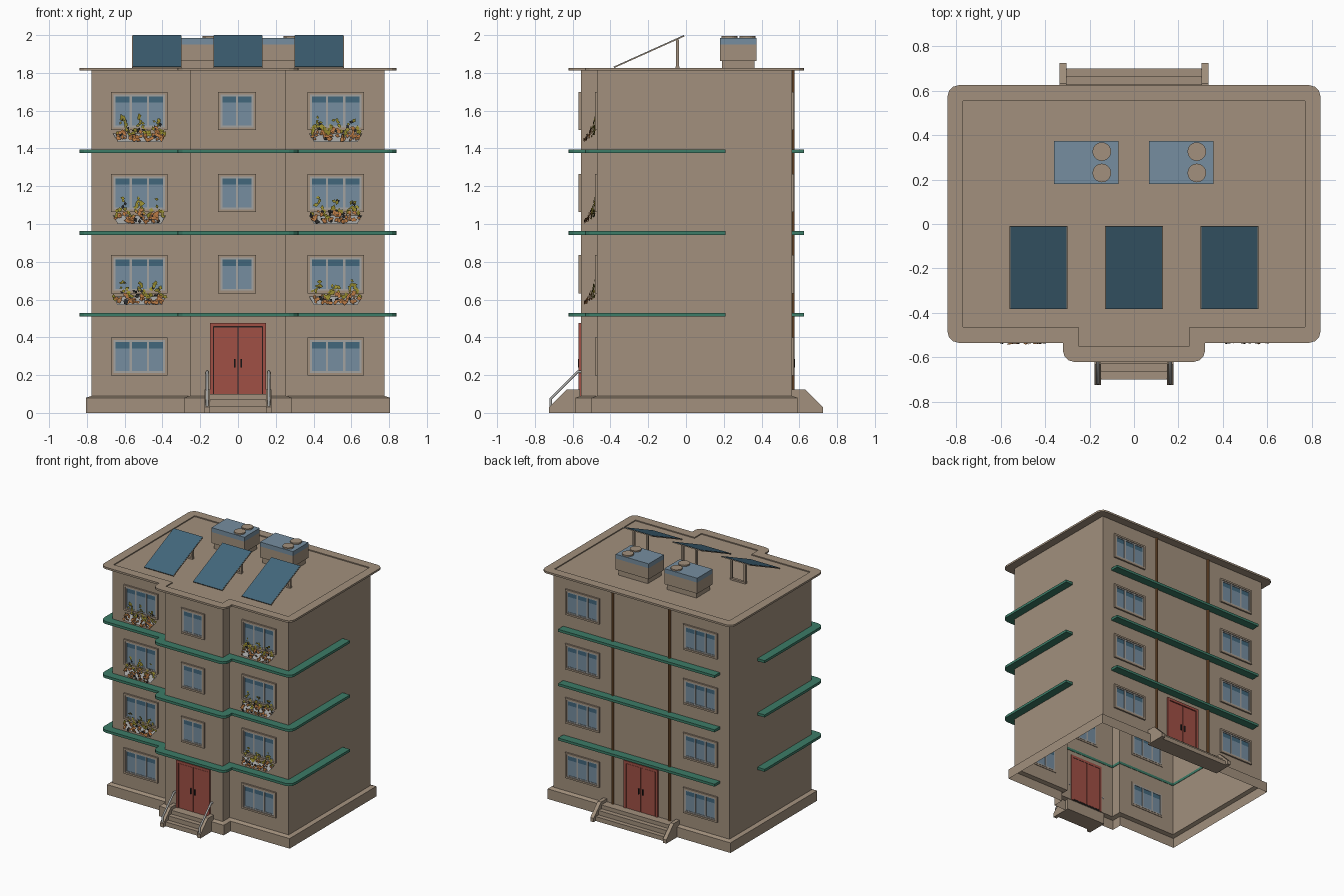
import bpy, bmesh, math, random
from mathutils import Vector

if "Cube" in bpy.data.objects:
    bpy.data.objects.remove(bpy.data.objects["Cube"])

random.seed(4)

def material(name, r, g, b):
    m = bpy.data.materials.new(name)
    m.diffuse_color = (r, g, b, 1)
    m.use_nodes = True
    m.node_tree.nodes["Principled BSDF"].inputs["Base Color"].default_value = m.diffuse_color
    return m

WALL = material("wall_taupe", 0.36, 0.28, 0.205)
GREEN = material("ledge_green", 0.045, 0.20, 0.135)
RED = material("door_red", 0.35, 0.08, 0.06)
GLASS = material("glass_light", 0.18, 0.27, 0.35)
BLUE = material("panel_blue", 0.055, 0.135, 0.20)
FRAME = material("frame_grey", 0.36, 0.36, 0.35)
PIPE = material("pipe_brown", 0.26, 0.115, 0.04)
YELLOW = material("flower_yellow", 0.32, 0.27, 0.03)
ORANGE = material("flower_orange", 0.50, 0.20, 0.06)
DARK = material("dark_metal", 0.02, 0.02, 0.02)

def finish(name, bm, mats, recalc=True):
    if recalc:
        bmesh.ops.recalc_face_normals(bm, faces=bm.faces[:])
    me = bpy.data.meshes.new(name)
    bm.to_mesh(me)
    bm.free()
    for m in mats:
        me.materials.append(m)
    ob = bpy.data.objects.new(name, me)
    bpy.context.collection.objects.link(ob)
    return ob

def boxes(name, parts):
    """One object from boxes (x0, x1, y0, y1, z0, z1, material)."""
    bm, mats = bmesh.new(), []
    for x0, x1, y0, y1, z0, z1, mat in parts:
        if mat not in mats:
            mats.append(mat)
        vs = bmesh.ops.create_cube(bm, size=1)["verts"]
        for v in vs:
            v.co = (x0 + (x1 - x0) * (v.co.x + .5), y0 + (y1 - y0) * (v.co.y + .5),
                    z0 + (z1 - z0) * (v.co.z + .5))
        for f in {f for v in vs for f in v.link_faces}:
            f.material_index = mats.index(mat)
    return finish(name, bm, mats)

def prism(name, pts, axis, lo, hi, mat):
    """Profile extruded along x (points are y, z) or along z (points are x, y)."""
    bm = bmesh.new()
    face = bm.faces.new([bm.verts.new((lo, *p) if axis == "x" else (*p, lo)) for p in pts])
    ext = bmesh.ops.extrude_face_region(bm, geom=[face])["geom"]
    d = Vector((hi - lo, 0, 0)) if axis == "x" else Vector((0, 0, hi - lo))
    for v in ext:
        if isinstance(v, bmesh.types.BMVert):
            v.co += d
    return finish(name, bm, [mat])

# ---- building footprint, offset outward and optionally rounded
def outline(off, r=0.0):
    w, b, back, front, bump = .775 + off, .255 + off, .56 + off, -.47 - off, -.556 - off
    half = [(w, back), (w, front), (b, front), (b, bump)]
    pts = half + [(-x, y) for x, y in reversed(half)]
    if r <= 0:
        return pts
    out = []
    for i, p in enumerate(pts):
        if i in (2, 5):                       # inner corners stay sharp
            out.append(p)
            continue
        p = Vector(p)
        a = (Vector(pts[i - 1]) - p).normalized() * r
        c = (Vector(pts[(i + 1) % 8]) - p).normalized() * r
        for k in range(4):
            t = k / 3 * math.pi / 2
            out.append(tuple(p + a * (1 - math.sin(t)) + c * (1 - math.cos(t))))
    return out

def loft(name, rings, mat, cap=False):
    bm = bmesh.new()
    loops = [[bm.verts.new((x, y, z)) for x, y in outline(off, r)] for off, z, r in rings]
    for A, B in zip(loops, loops[1:]):
        for i in range(len(A)):
            j = (i + 1) % len(A)
            bm.faces.new((A[i], A[j], B[j], B[i]))
    if cap:
        bm.faces.new(loops[-1])
    return finish(name, bm, [mat])

# open-bottomed walls with plinth, and the roof slab with sunken middle
loft("walls", [(.03, 0, 0), (.03, .08, 0), (0, .09, 0), (0, 1.815, 0)], WALL)
loft("roof", [(0, 1.812, .003), (.065, 1.812, .05), (.065, 1.827, .05),
              (-.005, 1.827, .003), (-.005, 1.819, .003)], WALL, cap=True)

# green ledges wrapping the front, plain strips at the back
for i, z in enumerate((.52, .953, 1.385)):
    wrap = [p for p in outline(.065, .05) if p[1] < .21]
    inner = [p for p in outline(-.003) if p[1] < .21]
    prof = [(.84, .21)] + wrap + [(-.84, .21), (-.772, .21)] + inner[::-1] + [(.772, .21)]
    prism(f"front_ledge_{i}", prof, "z", z - .01, z + .01, GREEN)
    boxes(f"back_ledge_{i}", [(-.69, .69, .555, .625, z - .01, z + .01, GREEN)])

# ---- windows: surround, inner frame, mullions, two-tone glass
def frame_bars(x0, x1, ya, yb, z0, z1, t, mat):
    return [(x0, x0 + t, ya, yb, z0, z1, mat), (x1 - t, x1, ya, yb, z0, z1, mat),
            (x0 + t, x1 - t, ya, yb, z0, z0 + t, mat), (x0 + t, x1 - t, ya, yb, z1 - t, z1, mat)]

def window(name, cx, wall, s, top, w, panes):
    x0, x1, z0 = cx - w / 2, cx + w / 2, top - .203
    y = lambda d: wall + s * d
    t = .014
    parts = frame_bars(x0, x1, y(-.004), y(.012), z0, top, t, WALL)
    parts += frame_bars(x0 + t, x1 - t, y(-.006), y(.007), z0 + t, top - t, .01, FRAME)
    iw = w - 2 * t
    for k in range(1, panes):
        x = x0 + t + iw * k / panes
        parts.append((x - .006, x + .006, y(-.006), y(.007), z0 + t, top - t, FRAME))
    zs = z0 + .145
    parts.append((x0 + t, x1 - t, y(-.003), y(.003), z0 + t, zs, GLASS))
    parts.append((x0 + t, x1 - t, y(-.003), y(.003), zs, top - t, BLUE))
    boxes(name, parts)

# ---- flowers spilling from a thin tray under the upper front windows
def flowers(name, cx, top):
    bm = bmesh.new()
    zb = top - .265
    tray = [(-.14, -.478, zb + .045), (.14, -.478, zb + .045), (.115, -.52, zb), (-.115, -.52, zb)]
    bm.faces.new([bm.verts.new((cx + x, y, z)) for x, y, z in tray])
    for _ in range(110):
        t = random.random()
        x = cx + random.uniform(-.14, .14) * (.85 + .15 * t)
        peak = .085 + .045 * math.cos((x - cx) * 70)
        z = zb + .01 + peak * t
        y = -.482 - .058 * (1 - t) ** 1.6
        r, a = random.uniform(.009, .016), random.uniform(0, math.pi)
        u = Vector((math.cos(a), random.uniform(-.3, .3), math.sin(a))) * r
        v = Vector((-math.sin(a), random.uniform(-.3, .3), math.cos(a))) * r * .7
        p = Vector((x, y, z))
        f = bm.faces.new([bm.verts.new(q) for q in (p + u, p + v, p - u, p - v)])
        f.material_index = 1 if t > .5 else 2
        if random.random() < .12:
            f.material_index = 3
    finish(name, bm, [FRAME, YELLOW, ORANGE, DARK], recalc=False)

for i, top in enumerate((.40, .836, 1.266, 1.70)):
    for side, x in (("left", -.522), ("right", .517)):
        window(f"front_window_{side}_{i}", x, -.47, -1, top, .30, 3)
        window(f"back_window_{side}_{i}", x, .56, 1, top, .30, 3)
        if i:
            flowers(f"flowers_{side}_{i}", x, top)
    if i:
        window(f"middle_window_{i}", -.005, -.556, -1, top, .203, 2)

# ---- doors, steps and sloping cheeks, front and back
for label, s, wall, hw in (("front", -1, -.556, .148), ("back", 1, .56, .305)):
    y = lambda d: wall + s * d
    parts = [(-.148, -.13, y(-.004), y(.012), .09, .477, RED),
             (.13, .148, y(-.004), y(.012), .09, .477, RED),
             (-.13, .13, y(-.004), y(.012), .457, .477, RED),
             (-.13, .13, y(-.002), y(.002), .09, .457, DARK)]
    for m in (-1, 1):
        parts.append((m * .002, m * .126, y(-.004), y(.007), .10, .453, RED))
        parts.append((m * .014, m * .021, y(.006), y(.016), .24, .285, DARK))
    boxes(label + "_door", parts)
    steps = [(.56, 0), (.70, 0), (.70, .035), (.665, .035), (.665, .07), (.628, .07),
             (.628, .10), (.56, .10)]
    cheek = [(.56, 0), (.726, 0), (.726, .03), (.632, .124), (.56, .124)]
    prism(label + "_steps", [(s * a, b) for a, b in steps], "x", -hw, hw, WALL)
    for n, m in (("left", -1), ("right", 1)):
        prism(f"{label}_cheek_{n}", [(s * a, b) for a, b in cheek], "x",
              m * hw, m * (hw + .03), WALL)

# handrails on the front steps
for n, x in (("left", -.163), ("right", .163)):
    cu = bpy.data.curves.new("handrail_" + n, "CURVE")
    cu.dimensions = "3D"
    cu.bevel_depth, cu.bevel_resolution, cu.use_fill_caps = .008, 1, True
    path = [(-.716, .02), (-.716, .075), (-.575, .217), (-.553, .217)]
    sp = cu.splines.new("POLY")
    sp.points.add(len(path) - 1)
    for p, (a, b) in zip(sp.points, path):
        p.co = (x, a, b, 1)
    cu.materials.append(FRAME)
    bpy.context.collection.objects.link(bpy.data.objects.new("handrail_" + n, cu))

def cylinder(name, x, y, z0, z1, r, sides, mat):
    pts = [(x + r * math.cos(k * math.tau / sides), y + r * math.sin(k * math.tau / sides))
           for k in range(sides)]
    return prism(name, pts, "z", z0, z1, mat)

# drain pipes on the back wall
for n, x in (("left", -.25), ("right", .25)):
    cylinder("drain_pipe_" + n, x, .563, .09, 1.815, .011, 8, PIPE)

# ---- tilted solar panels on two legs
for i, x in enumerate((-.43, 0, .43)):
    back = [(-.38, 1.826), (-.008, 1.993), (-.011, 1.998), (-.383, 1.831)]
    face = [(-.382, 1.831), (-.011, 1.998), (-.012, 2.0), (-.383, 1.833)]
    prism(f"solar_frame_{i}", back, "x", x - .13, x + .13, WALL)
    prism(f"solar_panel_{i}", face, "x", x - .127, x + .127, BLUE)
    boxes(f"solar_legs_{i}", [(x + d - .008, x + d + .008, -.053, -.037, 1.819, 1.977, WALL)
                              for d in (-.06, .06)]
          + [(x - .068, x + .068, -.055, -.035, 1.819, 1.833, WALL)])

# ---- rooftop cooling units with two fan discs each
for i, x in enumerate((-.36, .068)):
    boxes(f"cooling_unit_{i}", [(x + .015, x + .275, .19, .362, 1.819, 1.862, WALL),
                                (x, x + .29, .18, .373, 1.862, 1.95, WALL),
                                (x, x + .29, .18, .373, 1.95, 1.985, GLASS)])
    for k, y in enumerate((.23, .326)):
        cylinder(f"fan_{i}_{k}", x + .215, y, 1.98, 1.996, .042, 20, WALL)
